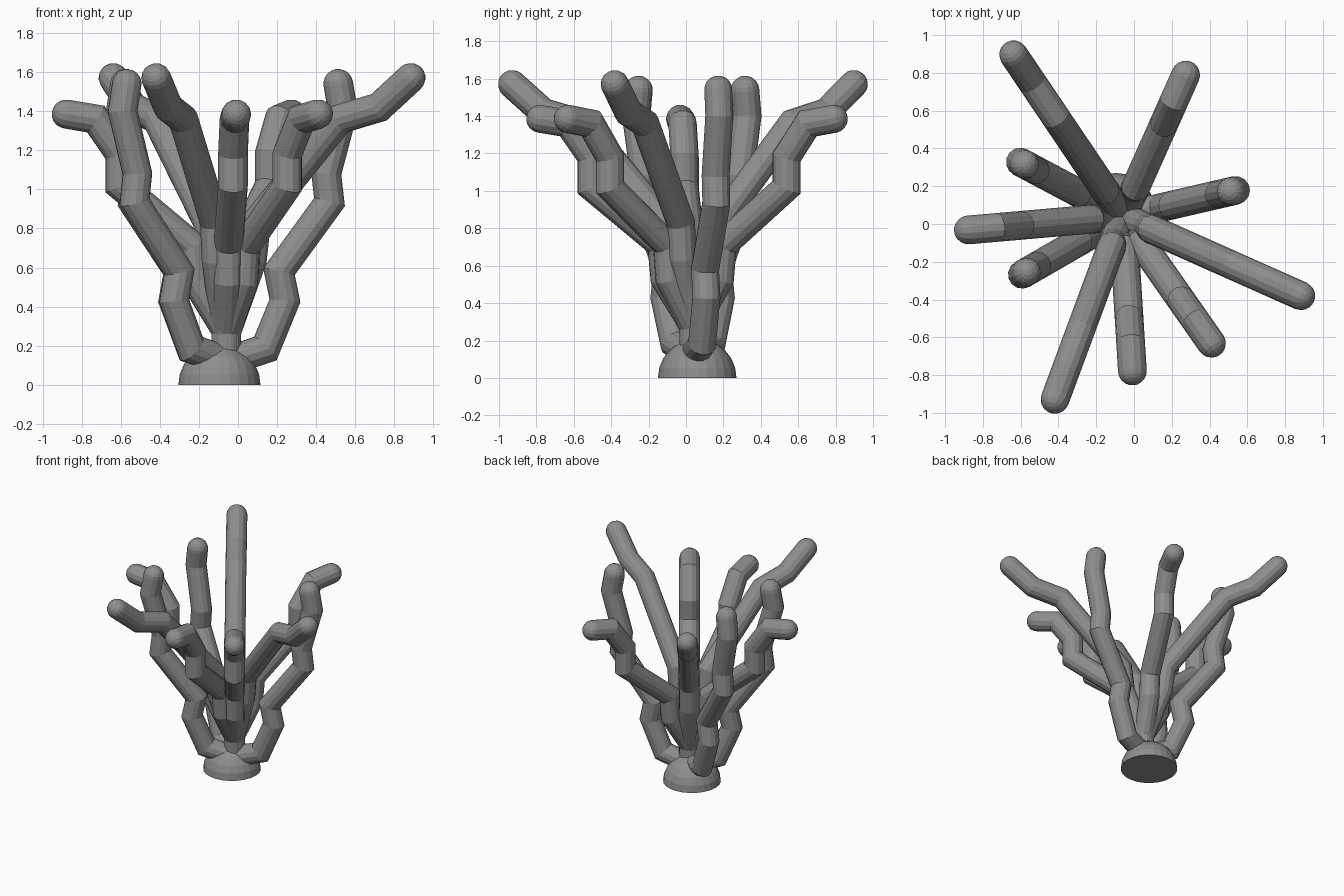
import bpy, bmesh, math
from mathutils import Vector

if "Cube" in bpy.data.objects:
    bpy.data.objects.remove(bpy.data.objects["Cube"])

AXIS = Vector((-0.06, 0.04, 0))   # common axis of all branches
RADIUS = 0.076
SIDES = 14

# Radial profiles (distance from axis, height); last point is the cap centre
LONG = [(0, .12), (0, .27), (.145, .64), (.168, .83), (.635, 1.36), (.855, 1.42), (1.033, 1.57)]
MEDIUM = [(0, .12), (0, .28), (.155, .53), (.172, .71), (.545, 1.02), (.545, 1.18),
          (.67, 1.36), (.82, 1.385)]
SHORT = [(0, .12), (.205, .185), (.308, .43), (.277, .58), (.542, .935), (.525, 1.08),
         (.612, 1.40), (.588, 1.54)]

# (profile, heading in degrees)
BRANCHES = [(LONG, 124), (LONG, -24), (LONG, -110.3),
            (MEDIUM, 66), (MEDIUM, -55), (MEDIUM, -86.4), (MEDIUM, 185),
            (SHORT, 13), (SHORT, 210), (SHORT, 152)]

# Dark grey surface
grey = bpy.data.materials.new("dark_grey")
grey.diffuse_color = (0.27, 0.27, 0.27, 1)
grey.use_nodes = True
grey.node_tree.nodes["Principled BSDF"].inputs["Base Color"].default_value = grey.diffuse_color


def make_object(name, bm):
    bmesh.ops.recalc_face_normals(bm, faces=bm.faces)
    mesh = bpy.data.meshes.new(name)
    bm.to_mesh(mesh)
    bm.free()
    mesh.materials.append(grey)
    obj = bpy.data.objects.new(name, mesh)
    bpy.context.collection.objects.link(obj)
    return obj


def branch(name, profile, heading):
    """Mitred tube along a bent path with a rounded tip."""
    a = math.radians(heading)
    out = Vector((math.cos(a), math.sin(a), 0))
    side = Vector((-math.sin(a), math.cos(a), 0))
    pts = [AXIS + out * r + Vector((0, 0, z)) for r, z in profile]
    dirs = [(q - p).normalized() for p, q in zip(pts, pts[1:])]
    # (centre, normal, side radius, in-plane radius)
    rings = []
    for i, p in enumerate(pts):
        d0, d1 = dirs[max(i - 1, 0)], dirs[min(i, len(dirs) - 1)]
        n = (d0 + d1).normalized()
        rings.append((p, n, RADIUS, RADIUS / n.dot(d1)))
    for k in range(1, 5):                       # rounded tip
        t = k * math.pi / 10
        r = RADIUS * math.cos(t)
        rings.append((pts[-1] + dirs[-1] * RADIUS * math.sin(t), dirs[-1], r, r))
    bm = bmesh.new()
    loops = []
    for p, n, rs, ru in rings:
        up = n.cross(side)
        loops.append([bm.verts.new(p + side * rs * math.cos(t) + up * ru * math.sin(t))
                      for t in (2 * math.pi * j / SIDES for j in range(SIDES))])
    for la, lb in zip(loops, loops[1:]):
        for j in range(SIDES):
            k = (j + 1) % SIDES
            bm.faces.new((la[j], la[k], lb[k], lb[j]))
    pole = bm.verts.new(pts[-1] + dirs[-1] * RADIUS)
    for j in range(SIDES):
        bm.faces.new((loops[-1][j], loops[-1][(j + 1) % SIDES], pole))
    bm.faces.new(loops[0])
    return make_object(name, bm)


for i, (profile, heading) in enumerate(BRANCHES):
    branch(f"branch_{i + 1}", profile, heading)

# Half-dome base with flat underside
bm = bmesh.new()
bmesh.ops.create_uvsphere(bm, u_segments=24, v_segments=12, radius=0.21)
bmesh.ops.bisect_plane(bm, geom=bm.verts[:] + bm.edges[:] + bm.faces[:], dist=1e-4,
                       plane_co=(0, 0, 0), plane_no=(0, 0, -1), clear_outer=True)
bmesh.ops.holes_fill(bm, edges=[e for e in bm.edges if e.is_boundary], sides=0)
base = make_object("base", bm)
base.location = (-0.095, 0.06, 0)
